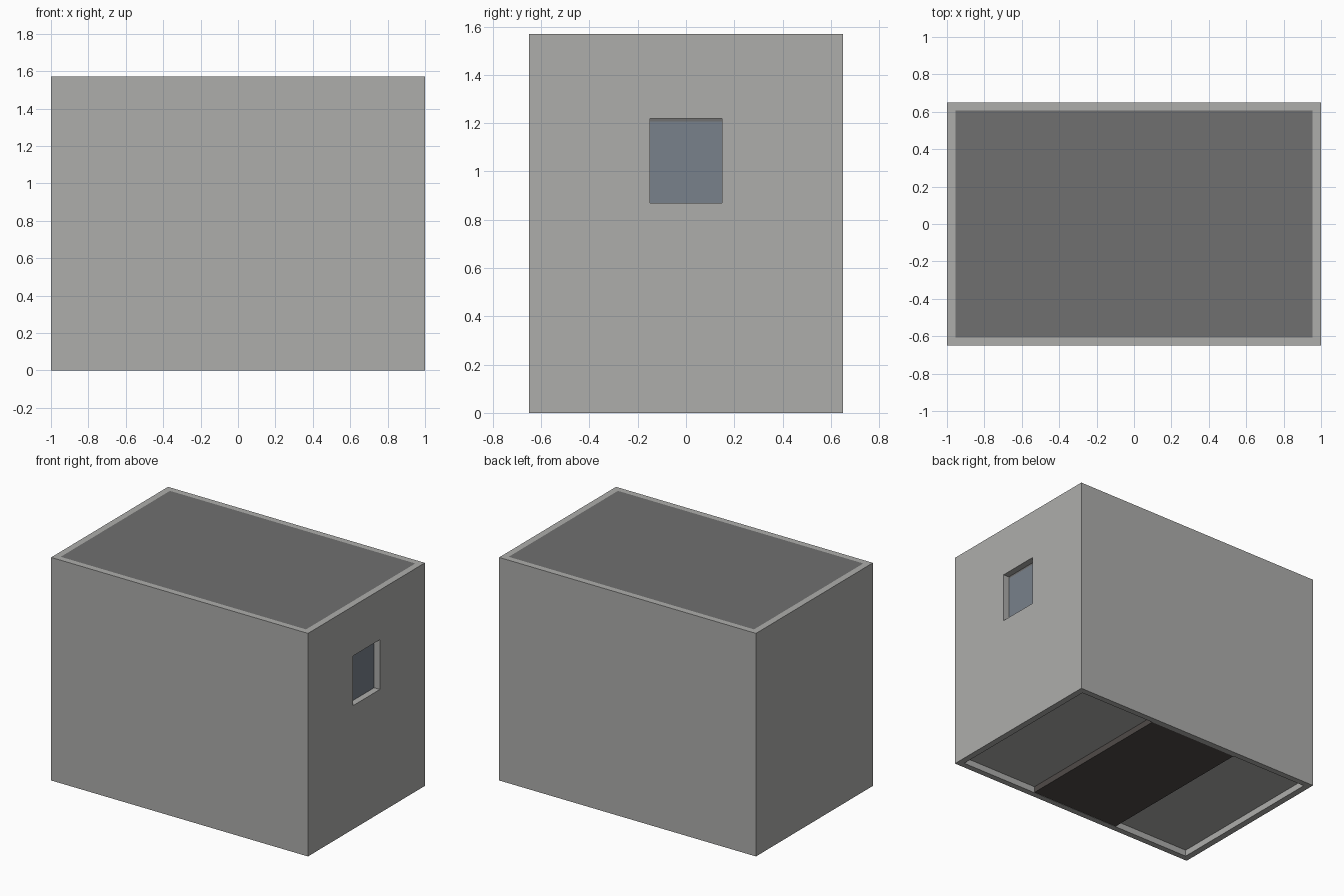
import bpy

if "Cube" in bpy.data.objects:
    bpy.data.objects.remove(bpy.data.objects["Cube"])

L, W, H, T = 2.0, 1.30, 1.57, 0.045   # outer size and wall thickness


def material(name, rgb):
    m = bpy.data.materials.new(name)
    m.diffuse_color = (*rgb, 1)
    m.use_nodes = True
    m.node_tree.nodes["Principled BSDF"].inputs["Base Color"].default_value = m.diffuse_color
    return m


def box(name, x, y, z, mat=None):
    """Box from (min, max) pairs on each axis."""
    lo, hi = zip(x, y, z)
    bpy.ops.mesh.primitive_cube_add(size=1, location=[(a + b) / 2 for a, b in zip(lo, hi)])
    o = bpy.context.object
    o.name = name
    o.scale = [b - a for a, b in zip(lo, hi)]
    bpy.ops.object.transform_apply(location=False, rotation=False, scale=True)
    if mat:
        o.data.materials.append(mat)
    return o


def cut(target, cutter):
    mod = target.modifiers.new("cut", 'BOOLEAN')
    mod.operation = 'DIFFERENCE'
    mod.solver = 'EXACT'
    mod.object = cutter
    bpy.context.view_layer.objects.active = target
    bpy.ops.object.modifier_apply(modifier=mod.name)
    bpy.data.objects.remove(cutter)


wall = material("wall_grey", (0.42, 0.42, 0.41))
dark = material("roof_grey", (0.16, 0.16, 0.16))
black = material("strip_dark", (0.08, 0.07, 0.065))
blue = material("window_glass", (0.19, 0.22, 0.26))

ix, iy = L / 2 - T, W / 2 - T * 0.95   # inner half sizes

# Four walls as one tube, with the window opening in the right side
walls = box("walls", (-L / 2, L / 2), (-W / 2, W / 2), (0, H), wall)
cut(walls, box("room_cutter", (-ix, ix), (-iy, iy), (-0.1, H + 0.1)))
cut(walls, box("window_cutter", (0.9, 1.1), (-0.15, 0.15), (0.87, 1.22)))

# Roof panel flush with the wall tops
box("roof", (-ix, ix), (-iy, iy), (H - T, H), dark)

# Floor raised above the wall bottoms, with a dark slab across the middle
box("floor", (-ix, ix), (-iy, iy), (T, 2 * T), wall)
box("floor_strip", (-0.35, 0.35), (-iy, iy), (0.002, T), black)

# Window pane behind the opening and its top rail
box("window_pane", (0.935, ix), (-0.15, 0.15), (0.87, 1.207), blue)
box("window_rail", (0.935, ix), (-0.15, 0.15), (1.207, 1.22), dark)
